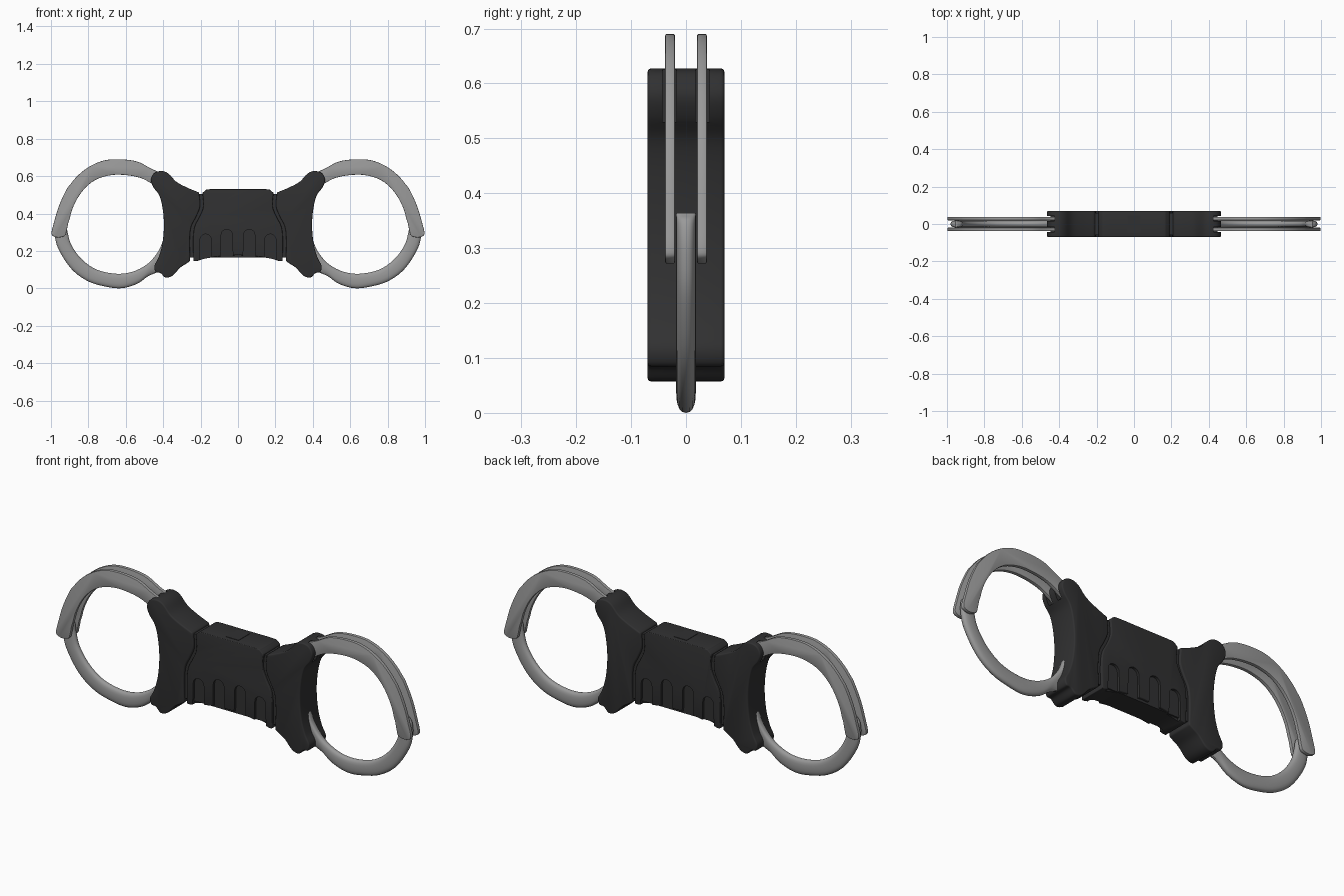
import bpy, bmesh, math
from mathutils import Vector

cube = bpy.data.objects.get("Cube")
if cube:
    bpy.data.objects.remove(cube, do_unlink=True)


def material(name, r, g, b, metal=0.0):
    m = bpy.data.materials.new(name)
    m.use_nodes = True
    m.diffuse_color = (r, g, b, 1)
    m.node_tree.nodes["Principled BSDF"].inputs["Base Color"].default_value = (r, g, b, 1)
    return m


black = material("black polymer", .03, .03, .031)
steel = material("grey steel", .32, .32, .32)


def spline(pts, steps=5):
    """Smooth open curve through 2D points."""
    p = [Vector(q) for q in pts]
    p = [2 * p[0] - p[1]] + p + [2 * p[-1] - p[-2]]
    out = []
    for a, b, c, d in zip(p, p[1:], p[2:], p[3:]):
        for i in range(steps):
            t = i / steps
            out.append((2 * b + (c - a) * t + (2 * a - 5 * b + 4 * c - d) * t**2
                        + (3 * b - a - 3 * c + d) * t**3) / 2)
    return out + [p[-2]]


def make(name, bm, mat):
    bmesh.ops.recalc_face_normals(bm, faces=bm.faces)
    me = bpy.data.meshes.new(name)
    bm.to_mesh(me)
    bm.free()
    me.materials.append(mat)
    ob = bpy.data.objects.new(name, me)
    bpy.context.collection.objects.link(ob)
    return ob


def add_plate(bm, outline, y0, y1):
    """Extrude an xz outline from y0 to y1."""
    f = bm.faces.new([bm.verts.new((x, y0, z)) for x, z in outline])
    ext = bmesh.ops.extrude_face_region(bm, geom=[f])["geom"]
    verts = [v for v in ext if isinstance(v, bmesh.types.BMVert)]
    bmesh.ops.translate(bm, verts=verts, vec=(0, y1 - y0, 0))


def plates(name, specs, mat):
    bm = bmesh.new()
    for outline, y0, y1 in specs:
        add_plate(bm, outline, y0, y1)
    return make(name, bm, mat)


def rect(x0, x1, z0, z1):
    return [(x0, z0), (x1, z0), (x1, z1), (x0, z1)]


def bevel(ob, width, segments=3):
    m = ob.modifiers.new("Bevel", 'BEVEL')
    m.width, m.segments, m.limit_method, m.angle_limit = width, segments, 'ANGLE', .8


def cut(ob, cutter):
    cutter.hide_render = True
    m = ob.modifiers.new("Cut", 'BOOLEAN')
    m.object, m.operation, m.solver = cutter, 'DIFFERENCE', 'EXACT'


def mirror(ob):
    ob.modifiers.new("Mirror", 'MIRROR').use_mirror_merge = False


# Seam between the grip and the end caps
seam = spline([(.19, .51), (.185, .44), (.205, .385), (.232, .33), (.24, .26), (.238, .145)])

# Grip: mirrored half outline with finger slots on both sides
half = spline([(0, .53), (.15, .53), (.175, .524)])[1:] + seam \
    + spline([(.22, .146), (.17, .16), (.09, .172), (0, .178)])[:-1]
outline = [(0, .53)] + [tuple(p) for p in half] + [(0, .178)] \
    + [(-p[0], p[1]) for p in reversed(half)]
grip = plates("grip", [(outline, -.07, .07)], black)
bevel(grip, .008)

slots = []
for cx, top in ((-.173, .29), (-.06, .315), (.06, .315), (.173, .29)):
    r = .03
    arch = [(cx + r * math.cos(a), top - r + r * math.sin(a))
            for a in (math.pi * i / 10 for i in range(11))]
    arch += [(cx - r - .004, .1), (cx + r + .004, .1)]
    slots += [(arch, s * .05, s * .1) for s in (-1, 1)]
finger_cutter = plates("finger_slot_cutter", slots, black)
cut(grip, finger_cutter)

# Recessed core that closes the seams, and the latch block in the grip
core = plates("core", [(rect(-.29, .29, .165, .505), -.058, .058)], black)
latch = plates("latch_block", [(rect(-.035, .035, .166, .532), -.045, .045)], black)

# End caps
cap_outer = spline([(.21, .513), (.275, .54), (.33, .57), (.37, .612), (.405, .627),
                    (.445, .618), (.465, .582), (.452, .54), (.42, .495), (.402, .42),
                    (.396, .33), (.405, .235), (.425, .165), (.447, .12), (.44, .088),
                    (.415, .082), (.387, .058), (.35, .068), (.31, .11), (.28, .13)])
cap_inner = [(p.x + .018, p.y) for p in reversed(seam)]
caps = plates("end_caps", [([tuple(p) for p in cap_outer] + cap_inner, -.07, .07)], black)
bevel(caps, .008)
arm_cutter = plates("arm_slot_cutter",
                    [(rect(.425, .6, .53, .7), s * .017, s * .043) for s in (-1, 1)], black)
cut(caps, arm_cutter)
mirror(caps)

# Upper arms: a pair of flat curved plates on each side
arm = spline([(.38, .605), (.46, .638), (.54, .678), (.64, .69), (.73, .68), (.82, .634),
              (.895, .558), (.95, .45), (.982, .345), (.993, .297), (.985, .28), (.955, .272),
              (.922, .282), (.912, .31), (.887, .42), (.837, .513), (.767, .577), (.68, .605),
              (.595, .605), (.515, .588), (.445, .55), (.38, .51)])
arms = plates("upper_arms", [(arm, s * .02, s * .038) for s in (-1, 1)], steel)
for v in arms.data.vertices:
    v.co.x = min(v.co.x * 1.004, 1) if v.co.x > .9 else v.co.x
bevel(arms, .003, 2)
mirror(arms)

# Lower arms: rounded bar lofted between an outer and an inner curve
outer = spline([(.955, .364), (.975, .345), (.98, .29), (.96, .21), (.89, .103), (.8, .037),
                (.7, .008), (.62, .001), (.54, .024), (.48, .065), (.42, .095), (.36, .16)])
inner = spline([(.945, .364), (.92, .345), (.91, .295), (.89, .23), (.835, .155), (.755, .1),
                (.65, .078), (.56, .09), (.48, .134), (.425, .2), (.394, .27), (.36, .32)])
bm = bmesh.new()
rings = []
for a, b in zip(outer, inner):
    ring = []
    for i in range(20):
        c, s = math.cos(math.tau * i / 20), math.sin(math.tau * i / 20)
        p = (a + b) / 2 + (a - b) / 2 * math.copysign(abs(c) ** .8, c)
        ring.append(bm.verts.new((p.x, .018 * math.copysign(abs(s) ** .8, s), p.y)))
    rings.append(ring)
for r0, r1 in zip(rings, rings[1:]):
    for i in range(20):
        bm.faces.new((r0[i - 1], r0[i], r1[i], r1[i - 1]))
bm.faces.new(rings[0])
bm.faces.new(rings[-1])
lower = make("lower_arms", bm, steel)
mirror(lower)

# Apply modifiers, remove cutters, smooth the curved faces
parts = [grip, core, latch, caps, arms, lower]
bpy.ops.object.select_all(action='DESELECT')
for ob in parts:
    ob.select_set(True)
bpy.context.view_layer.objects.active = grip
bpy.ops.object.convert(target='MESH')
bpy.ops.object.shade_smooth_by_angle(angle=math.radians(35))
for ob in (finger_cutter, arm_cutter):
    bpy.data.objects.remove(ob, do_unlink=True)
